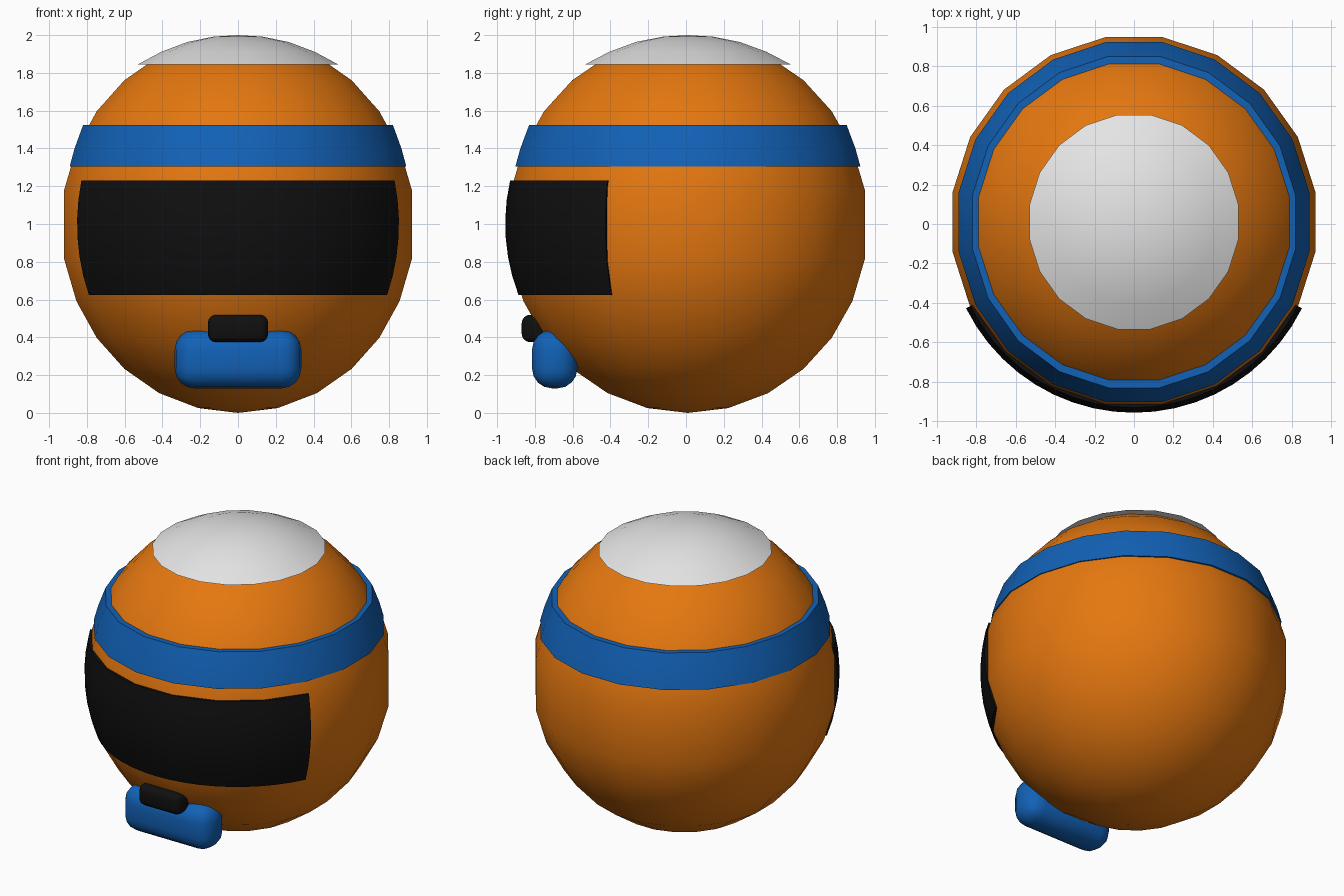
import bpy, bmesh, math

if "Cube" in bpy.data.objects:
    bpy.data.objects.remove(bpy.data.objects["Cube"])

def material(name, r, g, b):
    m = bpy.data.materials.new(name)
    m.diffuse_color = (r, g, b, 1)
    m.use_nodes = True
    m.node_tree.nodes["Principled BSDF"].inputs["Base Color"].default_value = m.diffuse_color
    return m

ORANGE = material("orange", 0.78, 0.185, 0.005)
BLUE = material("blue", 0.006, 0.12, 0.47)
WHITE = material("white", 0.78, 0.78, 0.78)
BLACK = material("black", 0.005, 0.005, 0.005)

def finish(bm, name, mat):
    bmesh.ops.remove_doubles(bm, verts=bm.verts, dist=0.0005)
    bmesh.ops.recalc_face_normals(bm, faces=bm.faces)
    me = bpy.data.meshes.new(name)
    bm.to_mesh(me)
    bm.free()
    me.materials.append(mat)
    ob = bpy.data.objects.new(name, me)
    bpy.context.collection.objects.link(ob)
    bpy.ops.object.select_all(action='DESELECT')
    bpy.context.view_layer.objects.active = ob
    ob.select_set(True)
    bpy.ops.object.shade_smooth_by_angle(angle=math.radians(35))
    return ob

def revolve(name, mat, profile, y_scale, closed=False, sides=20):
    """Turn (x radius, z) points round the vertical axis, stretched along y."""
    bm = bmesh.new()
    rings = []
    for r, z in profile:
        angles = [(i + 0.5) * math.tau / sides for i in range(sides)]
        rings.append([bm.verts.new((r * math.cos(a), 0.01 + r * y_scale * math.sin(a), z))
                      for a in angles])
    pairs = list(zip(rings, rings[1:])) + ([(rings[-1], rings[0])] if closed else [])
    for lo, hi in pairs:
        for i in range(sides):
            j = (i + 1) % sides
            bm.faces.new((lo[i], lo[j], hi[j], hi[i]))
    return finish(bm, name, mat)

def rounded_box(name, mat, centre, size, radius):
    bm = bmesh.new()
    bmesh.ops.create_cube(bm, size=1)
    bmesh.ops.scale(bm, vec=size, verts=bm.verts)
    bmesh.ops.translate(bm, vec=centre, verts=bm.verts)
    bmesh.ops.bevel(bm, geom=bm.edges[:], offset=radius, segments=4,
                    profile=0.5, affect='EDGES')
    return finish(bm, name, mat)

# Main shell
lats = [-90, -77, -63.5, -50, -37, -24, -10.5, 10.5, 24, 37, 50, 63.5, 77, 90]
shell = [(0.948 * math.cos(math.radians(a)), 0.997 + 0.997 * math.sin(math.radians(a)))
         for a in lats]
revolve("helmet_shell", ORANGE, shell, 1.018)

# White crown cap and raised blue band
revolve("crown_cap", WHITE,
        [(0, 1.845), (0.537, 1.845), (0.41, 1.912), (0.27, 1.964), (0.13, 1.992), (0, 2.0)], 1.025)
revolve("head_band", BLUE,
        [(0.75, 1.305), (0.902, 1.305), (0.876, 1.40), (0.83, 1.525), (0.72, 1.525)],
        1.025, closed=True)

# Wrap-around visor: curved plate following the shell
bm = bmesh.new()
COLS, ROWS, HALF = 20, 6, math.radians(63.5)
layers = []
for inset in (0.0, 0.03):
    grid = []
    for r in range(ROWS + 1):
        z = 0.625 + (1.23 - 0.625) * r / ROWS
        s = math.sqrt(1 - (z - 1) ** 2)
        row = []
        for c in range(COLS + 1):
            t = HALF * (2 * c / COLS - 1)
            row.append(bm.verts.new(((0.952 - inset) * s * math.sin(t),
                                     -(0.957 - inset) * s * math.cos(t), z)))
        grid.append(row)
    layers.append(grid)
    for r in range(ROWS):
        for c in range(COLS):
            bm.faces.new((grid[r][c], grid[r][c + 1], grid[r + 1][c + 1], grid[r + 1][c]))
rims = [[g[0] + [row[-1] for row in g[1:]] + g[-1][-2::-1] + [row[0] for row in g[-2:0:-1]]
         for g in layers]][0]
for i in range(len(rims[0])):
    j = (i + 1) % len(rims[0])
    bm.faces.new((rims[0][i], rims[0][j], rims[1][j], rims[1][i]))
finish(bm, "visor", BLACK)

# Chin guard and its vent
rounded_box("chin_guard", BLUE, (0, -0.695, 0.285), (0.67, 0.24, 0.31), 0.105)
rounded_box("chin_vent", BLACK, (0, -0.80, 0.447), (0.32, 0.14, 0.145), 0.045)
